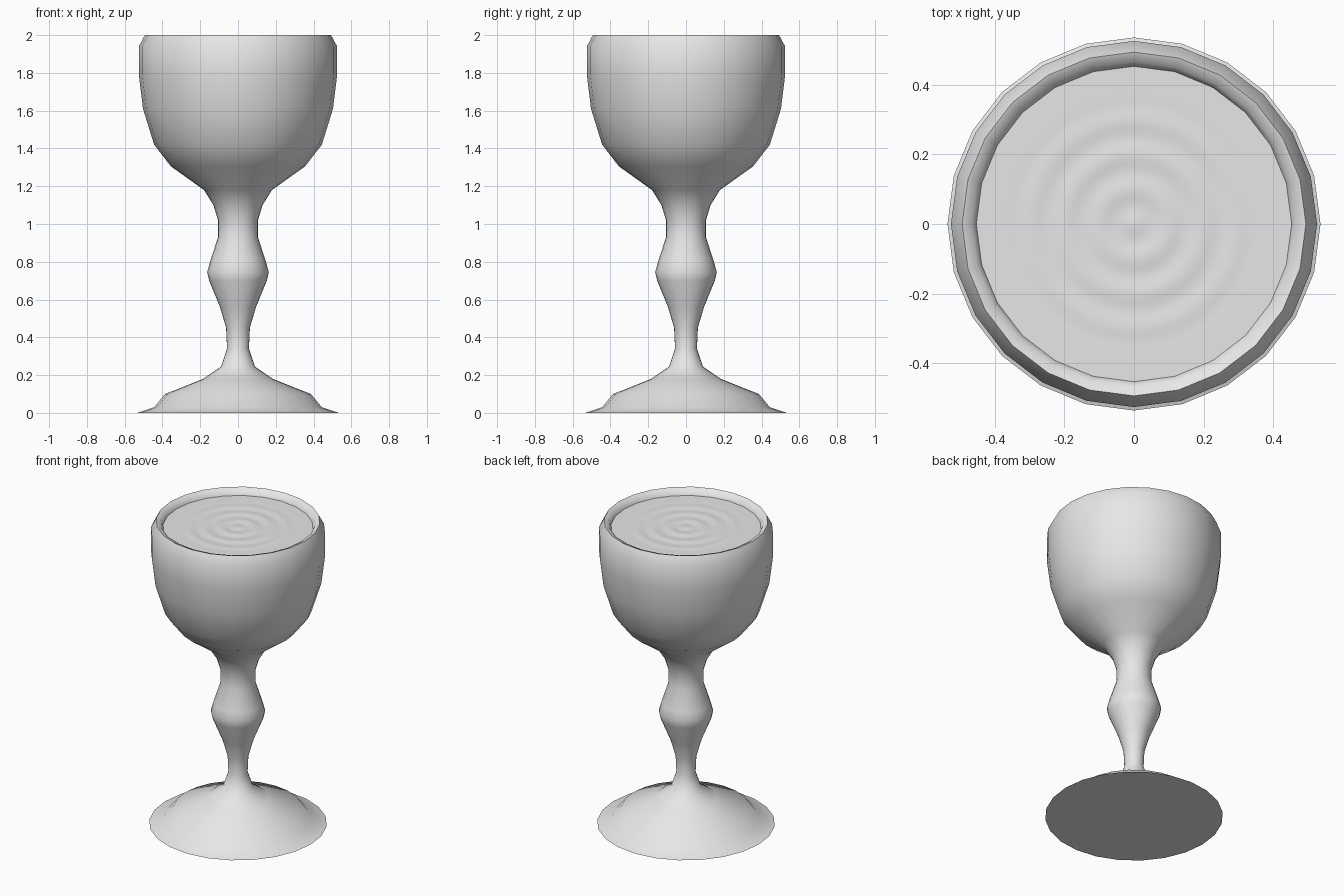
import bpy, bmesh, math

if "Cube" in bpy.data.objects:
    bpy.data.objects.remove(bpy.data.objects["Cube"], do_unlink=True)

# One plain grey for the whole goblet
GREY = (0.8, 0.8, 0.8, 1.0)
grey = bpy.data.materials.new("plain_grey")
grey.use_nodes = True
grey.diffuse_color = GREY
grey.node_tree.nodes["Principled BSDF"].inputs["Base Color"].default_value = GREY


def lathe(name, profile, sides):
    """Revolve a (radius, height) profile around z; radius 0 closes to a point."""
    bm = bmesh.new()
    rings = []
    for r, z in profile:
        if r == 0:
            rings.append([bm.verts.new((0, 0, z))] * sides)
        else:
            rings.append([bm.verts.new((r * math.cos(math.tau * i / sides),
                                        r * math.sin(math.tau * i / sides), z))
                          for i in range(sides)])
    for low, high in zip(rings, rings[1:]):
        for i in range(sides):
            j = (i + 1) % sides
            corners = [low[i], low[j], high[j], high[i]]
            bm.faces.new(list(dict.fromkeys(corners)))
    mesh = bpy.data.meshes.new(name)
    bm.to_mesh(mesh)
    bm.free()
    mesh.materials.append(grey)
    obj = bpy.data.objects.new(name, mesh)
    bpy.context.collection.objects.link(obj)
    bpy.ops.object.select_all(action="DESELECT")
    obj.select_set(True)
    bpy.context.view_layer.objects.active = obj
    bpy.ops.object.shade_smooth_by_angle(angle=math.radians(80))
    return obj


# Goblet: flat underside, foot, stem with knop, bowl, rounded rim, inner wall
foot = [(0, 0), (0.535, 0), (0.444, 0.03), (0.386, 0.10), (0.185, 0.18), (0.09, 0.245)]
stem = [(0.058, 0.34), (0.063, 0.45), (0.095, 0.56), (0.153, 0.70), (0.163, 0.745),
        (0.148, 0.80), (0.106, 0.93), (0.106, 1.02), (0.13, 1.10)]
bowl = [(0.18, 1.18), (0.355, 1.305), (0.444, 1.42), (0.503, 1.61), (0.525, 1.79),
        (0.525, 1.94)]
rim = [(0.493, 2.0), (0.465, 1.99), (0.448, 1.95)]
inside = [(0.45, 1.79), (0.43, 1.61), (0.37, 1.45), (0.27, 1.34), (0, 1.28)]
lathe("goblet", foot + stem + bowl + rim + inside, 24)

# Liquid: shallow ripples fading out towards the wall
LEVEL, EDGE, STEPS = 1.96, 0.452, 36
ripples = []
for k in range(STEPS + 1):
    r = EDGE * (1 - k / STEPS)
    fade = max(0, 1 - (r / 0.37) ** 6)
    ripples.append((r if k < STEPS else 0,
                    LEVEL + 0.0022 * fade * math.cos(math.tau * r / 0.1)))
lathe("liquid", ripples, 48)
